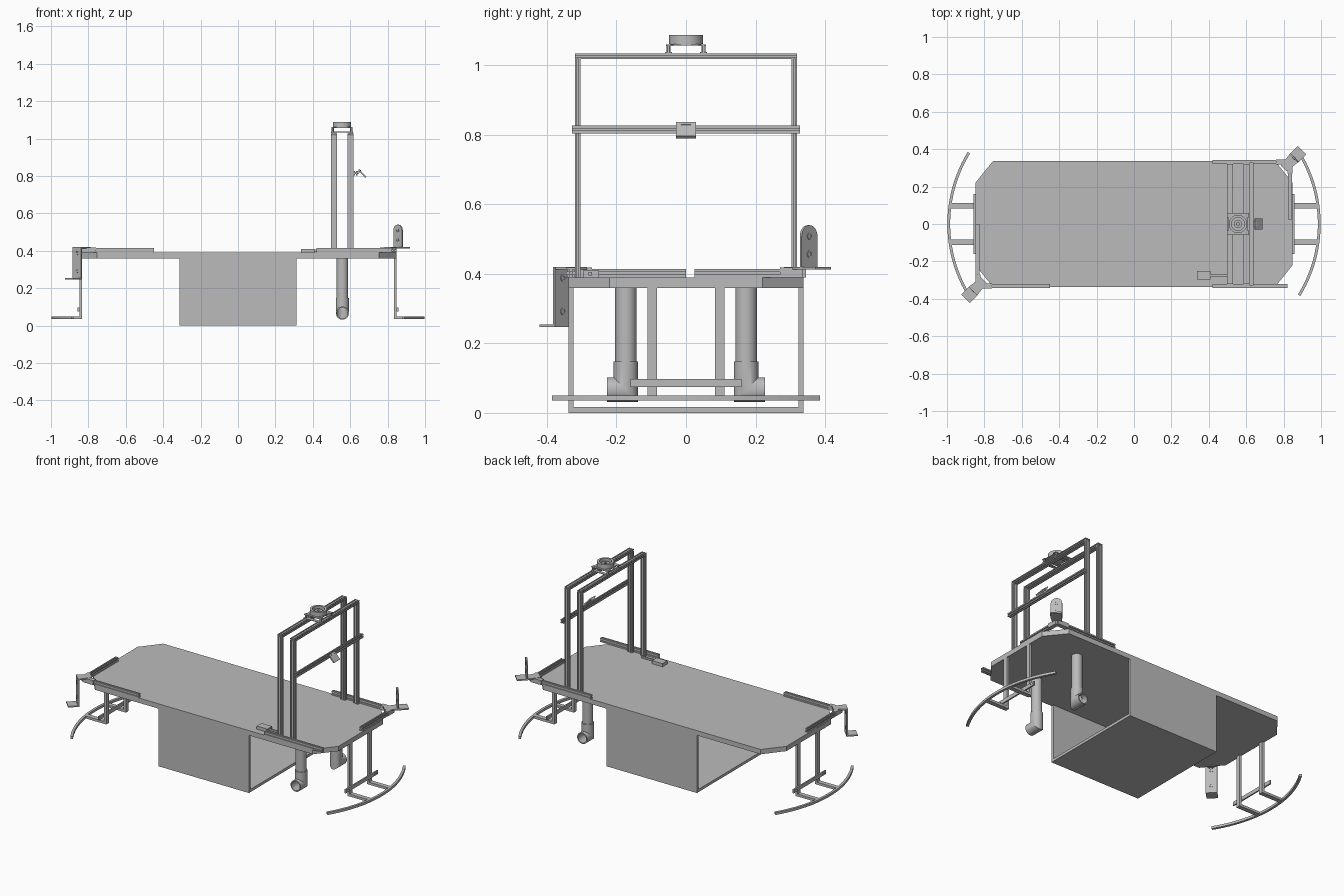
import bpy, bmesh, math
from mathutils import Vector, Matrix

cube = bpy.data.objects.get("Cube")
if cube:
    bpy.data.objects.remove(cube, do_unlink=True)

grey = bpy.data.materials.new("plain grey")
grey.use_nodes = True
grey.diffuse_color = (0.5, 0.5, 0.5, 1)
grey.node_tree.nodes["Principled BSDF"].inputs["Base Color"].default_value = (0.5, 0.5, 0.5, 1)


def finish(name, bm, smooth=False):
    bmesh.ops.recalc_face_normals(bm, faces=bm.faces)
    mesh = bpy.data.meshes.new(name)
    bm.to_mesh(mesh)
    bm.free()
    ob = bpy.data.objects.new(name, mesh)
    bpy.context.collection.objects.link(ob)
    mesh.materials.append(grey)
    if smooth:
        bpy.ops.object.select_all(action='DESELECT')
        ob.select_set(True)
        bpy.context.view_layer.objects.active = ob
        bpy.ops.object.shade_smooth_by_angle()
    return ob


def box(name, x, y, z):
    """Box from (min, max) pairs."""
    bm = bmesh.new()
    size = [b - a for a, b in (x, y, z)]
    mid = [(a + b) / 2 for a, b in (x, y, z)]
    bmesh.ops.create_cube(bm, size=1, matrix=Matrix.Translation(mid) @ Matrix.Diagonal((*size, 1)))
    return finish(name, bm)


def add_prism(bm, pts, depth):
    """Extrude an outline by a vector."""
    face = bm.faces.new([bm.verts.new(p) for p in pts])
    new = bmesh.ops.extrude_face_region(bm, geom=[face], use_keep_orig=True)["geom"]
    bmesh.ops.translate(bm, vec=depth, verts=[v for v in new if isinstance(v, bmesh.types.BMVert)])


def prism(name, pts, depth, smooth=False):
    bm = bmesh.new()
    add_prism(bm, [Vector(p) for p in pts], Vector(depth))
    return finish(name, bm, smooth)


def slotted(name, x, y, z):
    """Slotted rail along its longest side; a wide section gets two slots."""
    lo = Vector((x[0], y[0], z[0]))
    size = Vector((x[1], y[1], z[1])) - lo
    axis = max(range(3), key=lambda i: size[i])
    u, v = sorted([i for i in range(3) if i != axis], key=lambda i: -size[i])
    count = 2 if size[u] > 1.6 * size[v] else 1
    side = [(-.5, -.5), (-.15, -.5), (-.15, -.22), (.15, -.22), (.15, -.5)]
    outline = list(side)
    for _ in range(3):
        side = [(-b, a) for a, b in side]
        outline += side
    bm = bmesh.new()
    depth = Vector((0, 0, 0))
    depth[axis] = size[axis]
    for k in range(count):
        pts = []
        for a, b in outline:
            p = lo.copy()
            p[u] += (a + .5 + k) * size[u] / count
            p[v] += (b + .5) * size[v]
            pts.append(p)
        add_prism(bm, pts, depth)
    return finish(name, bm)


def tube(name, start, end, outer, inner, n=32):
    """Hollow pipe with ring-shaped ends."""
    start, end = Vector(start), Vector(end)
    turn = (end - start).to_track_quat('Z', 'Y').to_matrix()
    bm = bmesh.new()
    rings = []
    for r, c in ((outer, start), (outer, end), (inner, end), (inner, start)):
        rings.append([bm.verts.new(c + turn @ Vector((r * math.cos(t), r * math.sin(t), 0)))
                      for t in (math.tau * i / n for i in range(n))])
    for k in range(4):
        a, b = rings[k], rings[(k + 1) % 4]
        for i in range(n):
            j = (i + 1) % n
            bm.faces.new((a[i], a[j], b[j], b[i]))
    return finish(name, bm, True)


# Deck with clipped corners
X, Y, CX, CY = 0.848, 0.338, 0.753, 0.22
prism("deck", [(X, -CY, .36), (X, CY, .36), (CX, Y, .36), (-CX, Y, .36),
               (-X, CY, .36), (-X, -CY, .36), (-CX, -Y, .36), (CX, -Y, .36)], (0, 0, .03))

# Open-ended under box
prism("under_box", [(-.312, -Y, .36), (-.312, -Y, 0), (-.312, Y, 0), (-.312, Y, .36),
                    (-.312, .323, .36), (-.312, .323, .017), (-.312, -.323, .017),
                    (-.312, -.323, .36)], (.624, 0, 0))

# End bumpers: legs, feet, cross bar and curved bar
for s, end in ((1, "left"), (-1, "right")):
    for t, row in ((-1, "front"), (1, "back")):
        y = (t * .097 - .014, t * .097 + .014)
        box(f"{end}_{row}_leg", sorted((s * .833, s * .848)), y, (.035, .36))
        box(f"{end}_{row}_foot", sorted((s * .833, s * .99)), y, (.035, .05))
        for k in (-.01, .01):
            c = t * .14 + k
            tube(f"{end}_{row}_bolt", (s * .857, c, .087), (s * .859, c, .087), .005, .002, 12)
    box(f"{end}_cross_bar", sorted((s * .848, s * .857)), (-.16, .16), (.075, .098))
    R, half = .736, math.asin(.385 / .736)
    angles = [half * (i / 12 - 1) for i in range(25)]
    arc = [(s * (.998 - R + r * math.cos(a)), r * math.sin(a), .035)
           for r, seq in ((R, angles), (R - .015, angles[::-1])) for a in seq]
    prism(f"{end}_bumper", arc, (0, 0, .015))

# Hanging pipes with mitred elbows that open outwards
for t, row in ((-1, "front"), (1, "back")):
    px, py, pz = .558, t * .173, .067
    tube(f"{row}_pipe", (px, py, .36), (px, py, .14), .031, .026)
    bm = bmesh.new()
    rings = []
    for r, part in ((.035, 0), (.035, 1), (.035, 2), (.028, 2), (.028, 1), (.028, 0)):
        ring = []
        for i in range(32):
            a = math.tau * i / 32
            c, d = r * math.cos(a), r * math.sin(a)
            y = py + t * .055 if part == 2 else py + t * d
            z = .148 if part == 0 else pz + d
            ring.append(bm.verts.new((px + c, y, z)))
        rings.append(ring)
    for k in range(6):
        a, b = rings[k], rings[(k + 1) % 6]
        for i in range(32):
            j = (i + 1) % 32
            bm.faces.new((a[i], a[j], b[j], b[i]))
    finish(f"{row}_elbow", bm, True)

# Slotted rails on the deck
Z = (.39, .414)
slotted("back_rail", (.42, .80), (.322, .343), Z)
slotted("front_left_rail", (.42, .82), (-.342, -.321), Z)
slotted("front_right_rail", (-.79, -.45), (-.342, -.321), Z)
slotted("right_end_rail", (-.847, -.826), (-.31, 0), Z)
slotted("left_end_rail", (.824, .845), (.025, .30), Z)

# Twin gantry frames
for x, part in ((.512, "inner"), (.601, "outer")):
    for t, row in ((-1, "front"), (1, "back")):
        slotted(f"{part}_{row}_post", (x - .016, x + .016), sorted((t * .304, t * .32)), (.39, 1.018))
    slotted(f"{part}_top_beam", (x - .016, x + .016), (-.32, .32), (1.018, 1.034))
slotted("middle_bar", (.618, .638), (-.328, .328), (.804, .827))

# Sensor drum on its mount
for t, row in ((-1, "front"), (1, "back")):
    box(f"{row}_mount_base", (.496, .616), sorted((t * .04, t * .06)), (1.034, 1.038))
    box(f"{row}_mount_top", (.496, .616), sorted((t * .036, t * .058)), (1.056, 1.06))
    for x in (.506, .606):
        tube(f"{row}_standoff", (x, t * .05, 1.036), (x, t * .05, 1.058), .006, .003, 12)
box("drum_plate", (.505, .607), (-.045, .045), (1.057, 1.062))
tube("drum", (.556, 0, 1.062), (.556, 0, 1.088), .049, .035, 40)
tube("drum_core", (.556, 0, 1.062), (.556, 0, 1.078), .022, .008, 24)

# Camera: bent arm and tilted plate
prism("camera_arm", [(.636, -.014, .81), (.636, -.014, .82), (.65, -.014, .836), (.658, -.014, .83),
                     (.646, -.014, .814)], (0, .028, 0))
prism("camera", [(.643, -.029, .832), (.648, -.029, .837), (.686, -.029, .796), (.680, -.029, .79)],
      (0, .058, 0))

# Small switch box on the deck
box("switch_box", (.337, .41), (-.297, -.25), (.39, .41))
box("switch_arm", (.41, .497), (-.28, -.27), (.395, .406))


def corner_bracket(name, centre, s, top, bottom, foot_z, round_top):
    """Upright plate set diagonally, with a foot pointing away from the deck."""
    out = Vector((s, s, 0)).normalized()
    side = Vector((-out.y, out.x, 0))
    c = Vector((*centre, 0))
    w = .032
    if round_top:
        outline = [(-w, bottom), (w, bottom)] + [
            (w * math.cos(a), top - w + w * math.sin(a)) for a in (math.pi * i / 12 for i in range(13))]
    else:
        outline = [(-w, bottom), (w, bottom), (w, top), (-w, top)]
    prism(f"{name}_plate", [c + side * a + Vector((0, 0, z)) for a, z in outline], out * .008)
    prism(f"{name}_foot", [c + side * a + out * b + Vector((0, 0, foot_z))
                           for a, b in ((-w, 0), (w, 0), (w, .064), (-w, .064))], (0, 0, .008))
    for z in (top - .032, bottom + .045):
        p = c + out * -.002 + Vector((0, 0, z))
        tube(f"{name}_hole_rim", p, p + out * .012, .010, .006, 16)
    # Joint piece: diagonal tongue plus an arm over each rail
    prism(f"{name}_tongue", [c + side * a + out * b + Vector((0, 0, .412))
                             for a, b in ((-.022, -.075), (.022, -.075), (w, .008), (-w, .008))],
          (0, 0, .008))
    box(f"{name}_side_arm", sorted((s * .76, s * .835)), sorted((s * .318, s * .345)), (.39, .418))
    box(f"{name}_end_arm", sorted((s * .822, s * .848)), sorted((s * .27, s * .335)), (.39, .418))


corner_bracket("left_back_bracket", (.853, .35), 1, .54, .412, .412, True)
corner_bracket("right_front_bracket", (-.856, -.354), -1, .42, .247, .247, False)
